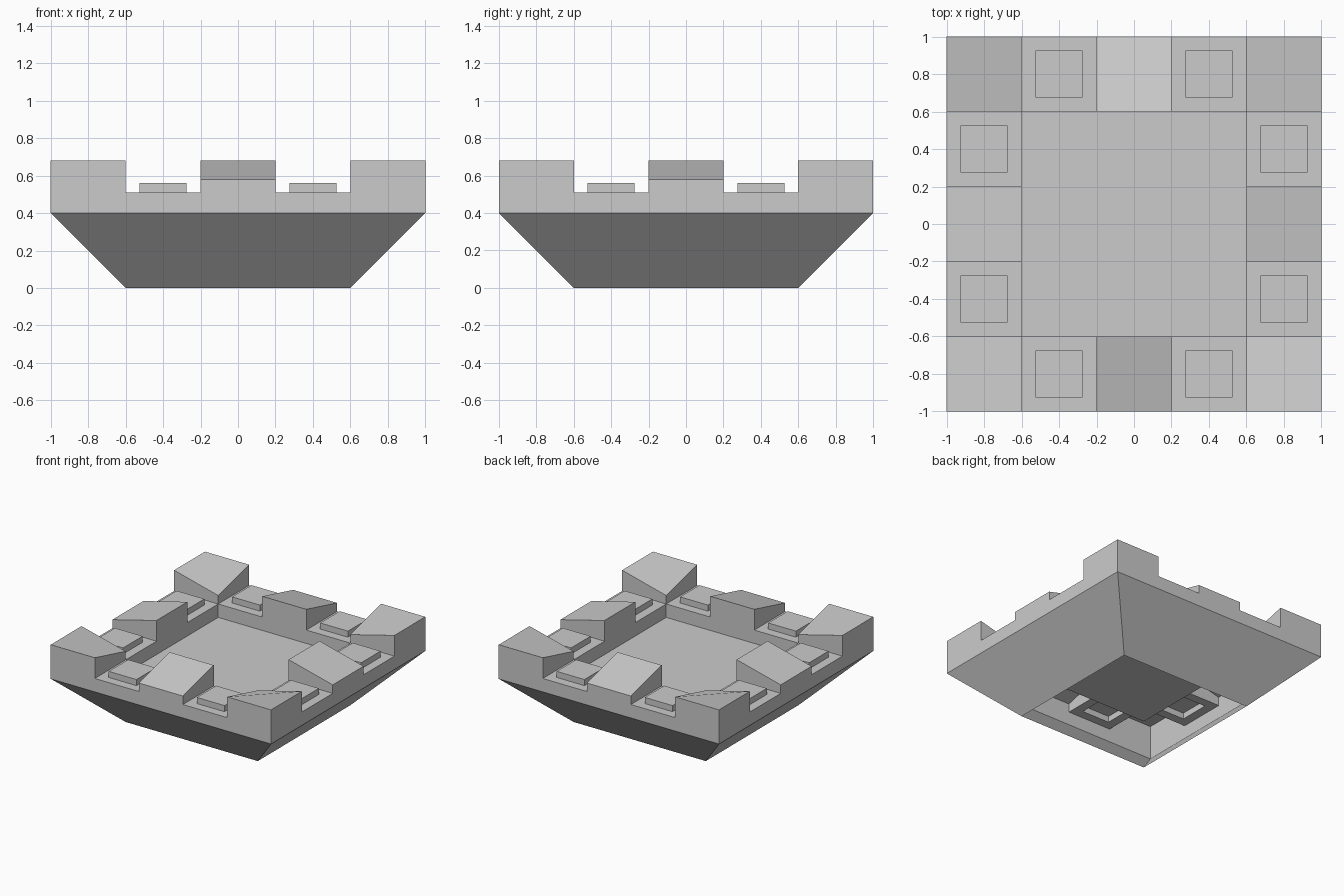
import bpy, bmesh
from mathutils import Vector

if "Cube" in bpy.data.objects:
    bpy.data.objects.remove(bpy.data.objects["Cube"])

B = [-1, -0.6, -0.2, 0.2, 0.6, 1]      # grid lines of the 5 x 5 plan
RIM, NOTCH, LOW, HIGH, PAD = 0.40, 0.51, 0.58, 0.68, 0.05


def height(i, j, x, y):
    """Height of plan cell (i, j) at one of its corners."""
    if not (0 <= i < 5 and 0 <= j < 5):
        return RIM                                   # bottom of outer wall
    edge_i, edge_j = i in (0, 4), j in (0, 4)
    if edge_i and edge_j:                            # corner merlon
        return LOW if max(abs(x), abs(y)) < 0.7 else HIGH
    if edge_i or edge_j:
        if 2 in (i, j):                              # middle merlon
            return LOW if max(abs(x), abs(y)) > 0.9 else HIGH
        return NOTCH                                 # notch with a pad
    return RIM                                       # sunken floor


bm = bmesh.new()


def face(points, out):
    f = bm.faces.new([bm.verts.new(p) for p in points])
    f.normal_update()
    if f.normal.dot(Vector(out)) < 0:
        f.normal_flip()
    return f


def wall(a, b, p, q, axis):
    """Vertical wall between cells a and b along plan edge p-q."""
    ap, aq, bp, bq = (height(*c, *e) for c in (a, b) for e in (p, q))
    if abs(ap - bp) + abs(aq - bq) > 1e-4:
        s = 1 if ap + aq > bp + bq else -1
        face([(*p, ap), (*q, aq), (*q, bq), (*p, bp)], [s * k for k in axis])


# Tops of the plan cells
notches = []
for i in range(5):
    for j in range(5):
        if i in (1, 2, 3) and j in (1, 2, 3):
            continue
        pts = [(B[i + a], B[j + b]) for a, b in ((0, 0), (1, 0), (1, 1), (0, 1))]
        f = face([(x, y, height(i, j, x, y)) for x, y in pts], (0, 0, 1))
        if (i in (0, 4)) != (j in (0, 4)) and 2 not in (i, j):
            notches.append(f)

# Sunken floor
face([(-.6, -.6, RIM), (.6, -.6, RIM), (.6, .6, RIM), (-.6, .6, RIM)], (0, 0, 1))

# Vertical walls, inside and outside
for k in range(6):
    for m in range(5):
        wall((k - 1, m), (k, m), (B[k], B[m]), (B[k], B[m + 1]), (1, 0, 0))
        wall((m, k - 1), (m, k), (B[m], B[k]), (B[m + 1], B[k]), (0, 1, 0))

# Sloping skirt, open underneath
for s in (-1, 1):
    face([(-1, s, RIM), (1, s, RIM), (.6, s * .6, 0), (-.6, s * .6, 0)], (0, s, -1))
    face([(s, -1, RIM), (s, 1, RIM), (s * .6, .6, 0), (s * .6, -.6, 0)], (s, 0, -1))

# Small raised pads in the notches
bmesh.ops.inset_individual(bm, faces=notches, thickness=0.105)
for f in notches:
    top = bmesh.ops.extrude_discrete_faces(bm, faces=[f])["faces"][0]
    bmesh.ops.translate(bm, verts=top.verts, vec=(0, 0, PAD))

bmesh.ops.remove_doubles(bm, verts=bm.verts, dist=1e-4)
mesh = bpy.data.meshes.new("crenellated_cap")
bm.to_mesh(mesh)
bm.free()
cap = bpy.data.objects.new("crenellated_cap", mesh)
bpy.context.collection.objects.link(cap)
